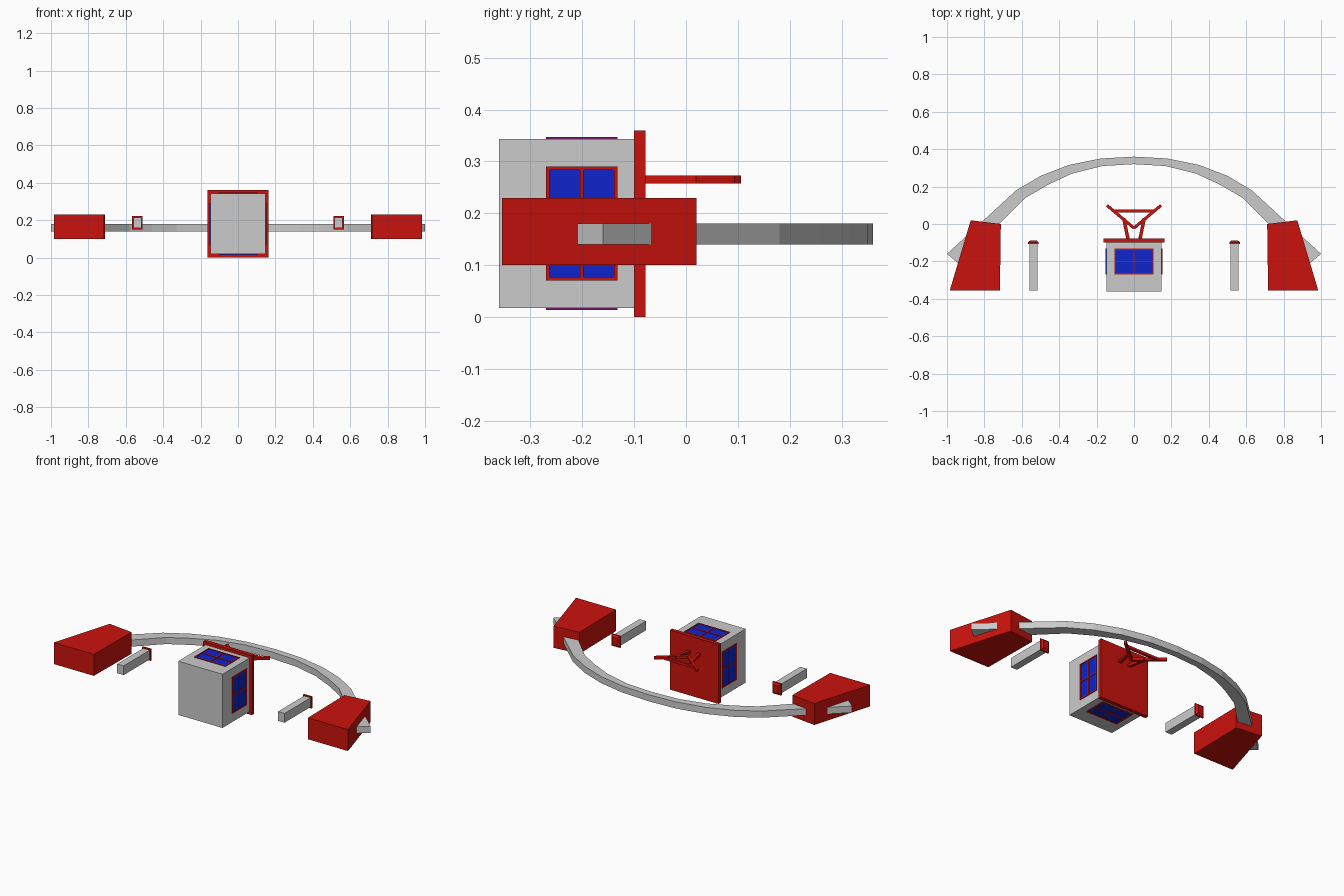
import bpy, math
from mathutils import Vector

if "Cube" in bpy.data.objects:
    bpy.data.objects.remove(bpy.data.objects["Cube"])


def material(name, rgb):
    m = bpy.data.materials.new(name)
    m.diffuse_color = (*rgb, 1)
    m.use_nodes = True
    m.node_tree.nodes["Principled BSDF"].inputs["Base Color"].default_value = m.diffuse_color
    return m


RED = material("red", (0.6, 0.006, 0.004))
BLUE = material("blue", (0.004, 0.018, 0.6))


def mesh(name, verts, faces, mat=None):
    me = bpy.data.meshes.new(name)
    me.from_pydata(verts, [], faces)
    me.validate()
    ob = bpy.data.objects.new(name, me)
    bpy.context.collection.objects.link(ob)
    if mat:
        me.materials.append(mat)
    return ob


def prism(name, pts, z0, z1, mat=None):
    """Extrude a counter-clockwise xy outline from z0 to z1."""
    n = len(pts)
    verts = [(x, y, z) for z in (z0, z1) for x, y in pts]
    faces = [tuple(reversed(range(n))), tuple(range(n, 2 * n))]
    faces += [(i, (i + 1) % n, n + (i + 1) % n, n + i) for i in range(n)]
    return mesh(name, verts, faces, mat)


def box(name, x, y, z, mat=None):
    return prism(name, [(x[0], y[0]), (x[1], y[0]), (x[1], y[1]), (x[0], y[1])], *z, mat)


def mirror(ob):
    ob.modifiers.new("Mirror", 'MIRROR')
    return ob


def bar(name, a, b, w, z0, z1, mat):
    """Flat strut between two xy points."""
    a, b = Vector(a), Vector(b)
    d = (b - a).normalized() * w / 2
    s = Vector((-d.y, d.x))
    return prism(name, [a - s, b - s, b + s, a + s], z0, z1, mat)


# Arch
outer = [(1, -.16), (.63, .18), (.5, .257), (.35, .315), (.18, .35), (0, .36)]
inner = [(.94, -.21), (.70, .02), (.58, .14), (.46, .21), (.33, .27), (.17, .31), (0, .32)]
flip = lambda p: [(-x, y) for x, y in reversed(p[:-1])]
out, inn = outer + flip(outer), inner + flip(inner)
prism("arch", out + inn[::-1], .14, .18)

# Arch footings
mirror(prism("arch_footing", [(.717, -.355), (.985, -.355), (.873, .02), (.712, 0)], .1, .23, RED))

# Bollards and their bevelled caps
mirror(box("bollard", (.517, .56), (-.355, -.107), (.158, .214)))
cx, cz = .5385, .186
rings = [(-.107, .028, .035), (-.098, .028, .035), (-.088, .017, .024)]
verts = [(cx + sx * a, y, cz + sz * b) for y, a, b in rings
         for sx, sz in ((-1, -1), (-1, 1), (1, 1), (1, -1))]
faces = [(3, 2, 1, 0), (8, 9, 10, 11)]
faces += [(r + i, r + (i + 1) % 4, r + 4 + (i + 1) % 4, r + 4 + i) for r in (0, 4) for i in range(4)]
mirror(mesh("bollard_cap", verts, faces, RED))

# Booth and roof
W, Z0, Z1 = .148, .018, .343
box("booth", (-W, W), (-.36, -.1), (Z0, Z1))
box("booth_roof", (-.163, .163), (-.1, -.078), (0, .36), RED)

# Windows on four walls: pane, frame and cross bars
def window(name, place, half):
    y0, y1, t = -.27, -.132, .007
    yc = (y0 + y1) / 2
    place(name + "_pane", (-half, half), (y0, y1), .001, BLUE)
    for u, y in (((-half, half), (y0, y0 + t)), ((-half, half), (y1 - t, y1)),
                 ((-half, t - half), (y0, y1)), ((half - t, half), (y0, y1)),
                 ((-half, half), (yc - t / 2, yc + t / 2)), ((-t / 2, t / 2), (y0, y1))):
        place(name + "_frame", u, y, .004, RED)


zc = (Z0 + Z1) / 2
side = lambda n, u, y, d, m: mirror(box(n, (W - .002, W + d), y, (zc + u[0], zc + u[1]), m))
upper = lambda n, u, y, d, m: box(n, u, y, (Z1 - .002, Z1 + d), m)
lower = lambda n, u, y, d, m: box(n, u, y, (Z0 - d, Z0 + .002), m)
window("side_window", side, .11)
window("upper_window", upper, .105)
window("lower_window", lower, .105)

# Roof aerial: legs, V arms and cross bar
A0, A1 = .258, .273
mirror(bar("aerial_leg", (.032, -.08), (.055, .03), .018, A0, A1, RED))
mirror(bar("aerial_arm", (0, -.022), (.145, .1), .016, A0, A1, RED))
box("aerial_crossbar", (-.11, .11), (.062, .077), (A0, A1), RED)
